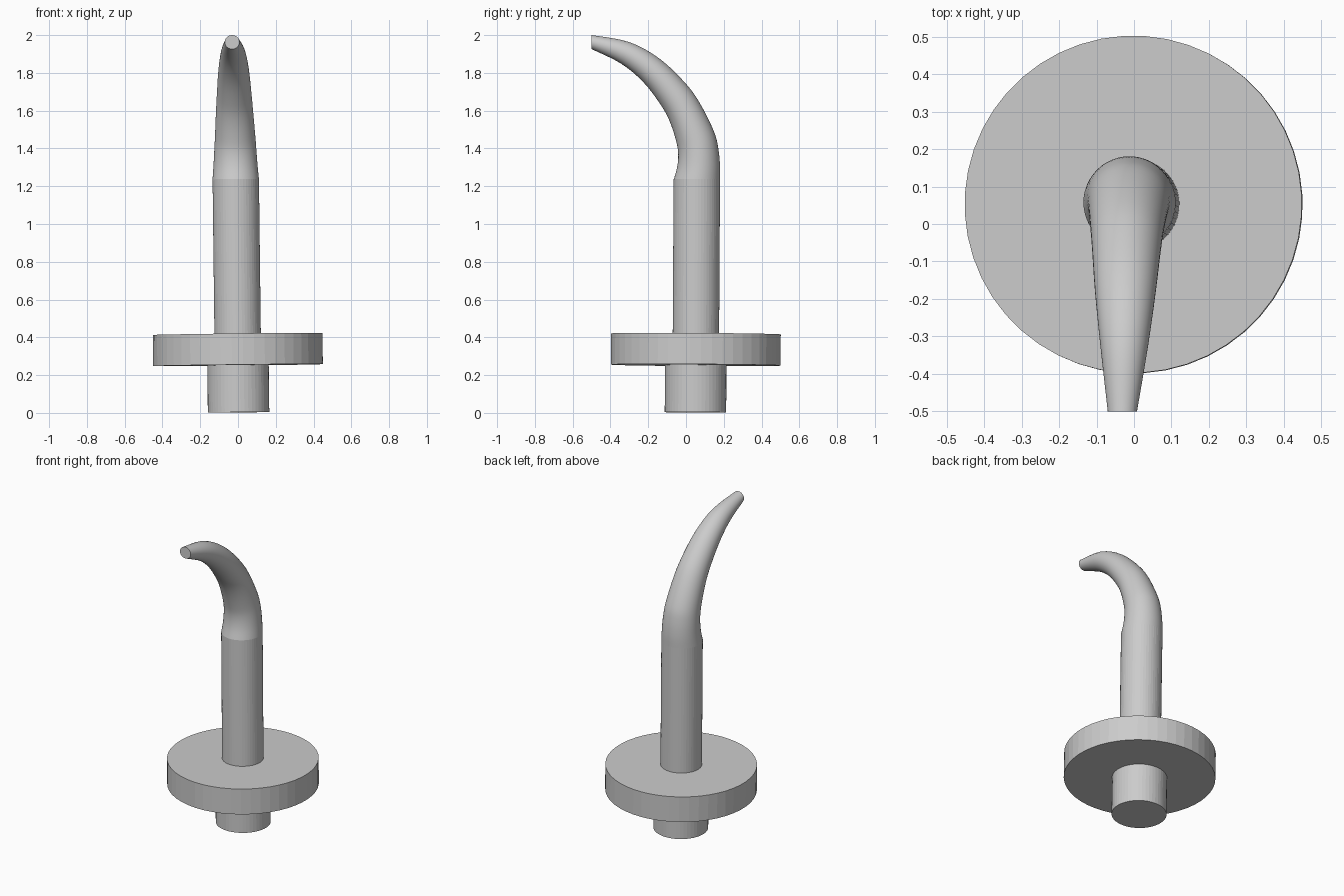
import bpy, bmesh
from math import sin, cos, pi, radians
from mathutils import Vector

if "Cube" in bpy.data.objects:
    bpy.data.objects.remove(bpy.data.objects["Cube"])

LEAN = Vector((-0.012, 0.006, 1.0)).normalized()   # slight tilt of the whole stand
FOOT = Vector((0.003, 0.05, 0.003))
SIDES = 48


def loft(name, rings, cap_start=True, cap_end=True, smooth=False):
    bm = bmesh.new()
    loops = [[bm.verts.new(p) for p in ring] for ring in rings]
    for a, b in zip(loops, loops[1:]):
        for i in range(SIDES):
            j = (i + 1) % SIDES
            bm.faces.new((a[i], a[j], b[j], b[i]))
    if cap_start:
        bm.faces.new(loops[0][::-1])
    if cap_end:
        bm.faces.new(loops[-1])
    bmesh.ops.recalc_face_normals(bm, faces=bm.faces)
    me = bpy.data.meshes.new(name)
    bm.to_mesh(me)
    bm.free()
    ob = bpy.data.objects.new(name, me)
    bpy.context.collection.objects.link(ob)
    if smooth:
        bpy.ops.object.select_all(action='DESELECT')
        ob.select_set(True)
        bpy.context.view_layer.objects.active = ob
        bpy.ops.object.shade_smooth_by_angle(angle=radians(30))
    return ob


def disc_ring(r, h):
    turn = LEAN.to_track_quat('Z', 'Y')
    c = FOOT + LEAN * h
    return [c + turn @ Vector((r * sin(2 * pi * i / SIDES), r * cos(2 * pi * i / SIDES), 0))
            for i in range(SIDES)]


def spline(a, b, c, d, t):
    return tuple(0.5 * (2 * q + (r - p) * t + (2 * p - 5 * q + 4 * r - s) * t * t
                 + (3 * q - p - 3 * r + s) * t ** 3) for p, q, r, s in zip(a, b, c, d))


# Stub, round flange and straight stem
loft("foot_stub", [disc_ring(0.163, 0), disc_ring(0.163, 0.25)])
loft("flange", [disc_ring(0.45, 0.25), disc_ring(0.45, 0.415)])
loft("stem", [disc_ring(0.123, 0.415), disc_ring(0.123, 1.235)], cap_end=False)

# Curved horn: outer y, outer z, inner y, inner z, centre x, half width
SECTIONS = [
    (0.180, 1.235, -0.065, 1.235, -0.012, 0.123),
    (0.180, 1.310, -0.047, 1.300, -0.013, 0.117),
    (0.171, 1.400, -0.041, 1.365, -0.014, 0.112),
    (0.148, 1.490, -0.050, 1.430, -0.015, 0.107),
    (0.076, 1.635, -0.083, 1.535, -0.018, 0.099),
    (0.000, 1.742, -0.130, 1.625, -0.020, 0.092),
    (-0.137, 1.873, -0.225, 1.750, -0.023, 0.081),
    (-0.300, 1.963, -0.345, 1.850, -0.026, 0.064),
    (-0.500, 2.000, -0.500, 1.926, -0.031, 0.039),
]


def horn_ring(s):
    oy, oz, iy, iz, x, w = s
    ring = []
    for i in range(SIDES):
        a = 2 * pi * i / SIDES
        k = (1 + cos(a)) / 2
        ring.append(Vector((x + w * sin(a), iy + (oy - iy) * k, iz + (oz - iz) * k)))
    return ring


padded = [SECTIONS[0]] + SECTIONS + [SECTIONS[-1]]
rings = [horn_ring(spline(*padded[i:i + 4], t / 4))
         for i in range(len(SECTIONS) - 1) for t in range(4)]
rings.append(horn_ring(SECTIONS[-1]))
loft("curved_horn", rings, cap_start=False, smooth=True)
